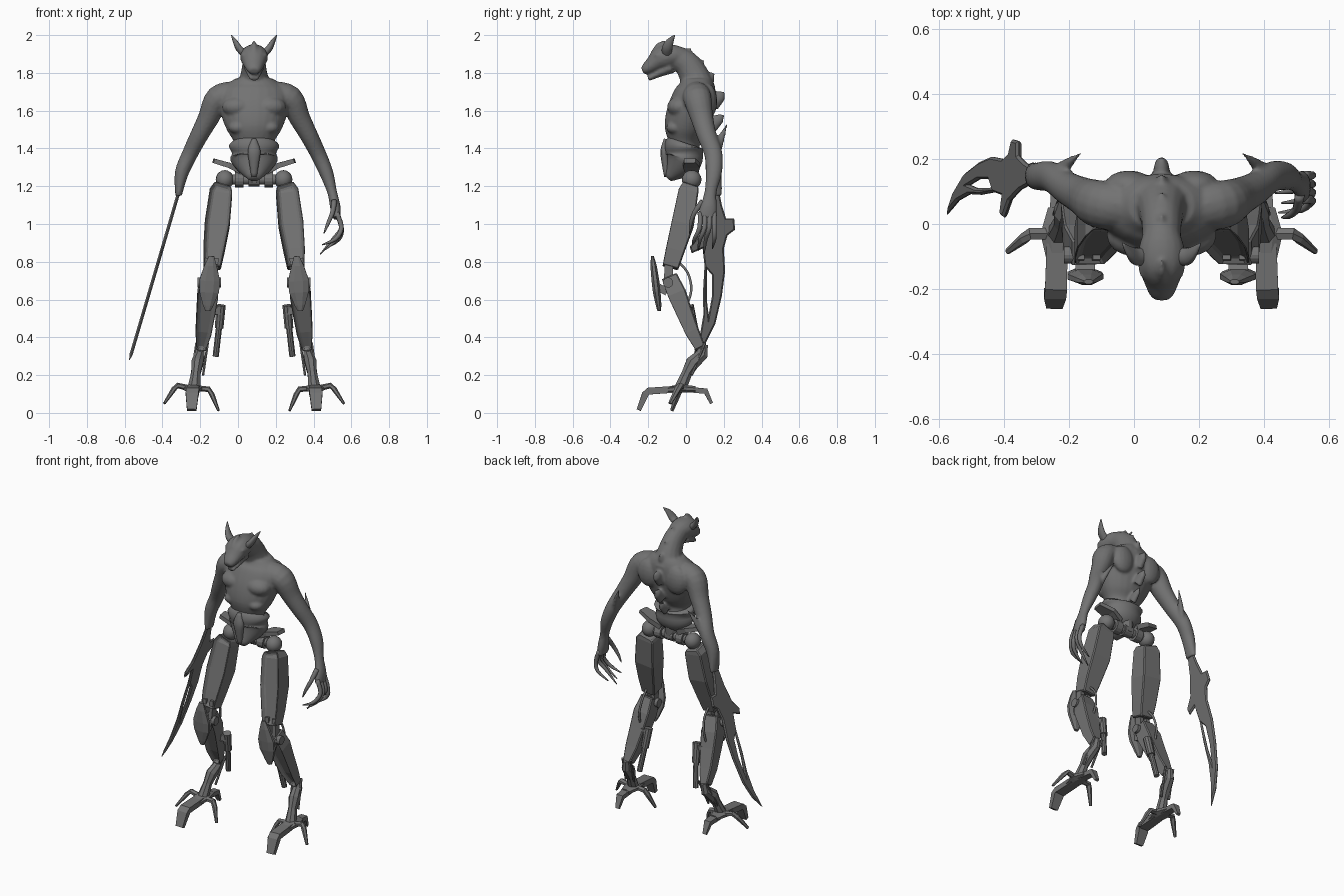
import bpy, bmesh, math
from mathutils import Vector, Matrix

CX = 0.085  # the body's mirror plane
grey = bpy.data.materials.new("dark_grey")
grey.diffuse_color = (0.17, 0.17, 0.17, 1)


def spline(pts, k):
    """Catmull-Rom subdivision of (x, y, z, a, b) points."""
    out = []
    for i in range(len(pts) - 1):
        p0, p1, p2, p3 = (pts[max(0, min(len(pts) - 1, j))] for j in range(i - 1, i + 3))
        for s in range(k):
            t = s / k
            out.append([0.5 * (2 * q1 + (q2 - q0) * t + (2 * q0 - 5 * q1 + 4 * q2 - q3) * t * t
                        + (3 * q1 - q0 - 3 * q2 + q3) * t ** 3)
                        for q0, q1, q2, q3 in zip(p0, p1, p2, p3)])
    return out + [list(pts[-1])]


def tube(bm, pts, n=12, k=1, s=1, ref=(1, 0, 0)):
    """Loft elliptical (or n = 4 box) sections along a path; s = -1 mirrors it."""
    pts = spline(pts, k) if k > 1 else pts
    P = [Vector(p[:3]) for p in pts]
    rings = []
    for i, p in enumerate(pts):
        t = (P[min(i + 1, len(P) - 1)] - P[max(i - 1, 0)]).normalized()
        r = Vector(ref)
        u = (r - t * r.dot(t)).normalized()
        v = t.cross(u)
        g = math.sqrt(2) if n == 4 else 1
        ring = []
        for j in range(n):
            w = 2 * math.pi * (j + 0.5) / n
            c = P[i] + u * (p[3] * g * math.cos(w)) + v * (p[4] * g * math.sin(w))
            ring.append(bm.verts.new((c.x * s, c.y, c.z)))
        rings.append(ring)
    faces = [bm.faces.new(rings[0]), bm.faces.new(rings[-1])]
    for a, b in zip(rings, rings[1:]):
        for j in range(n):
            faces.append(bm.faces.new((a[j], a[(j + 1) % n], b[(j + 1) % n], b[j])))
    bmesh.ops.recalc_face_normals(bm, faces=faces)
    return faces


def ball(bm, c, r):
    m = Matrix.Translation(c) @ Matrix.Diagonal((*r, 1))
    bmesh.ops.create_uvsphere(bm, u_segments=16, v_segments=10, radius=1, matrix=m)


def finish(name, bm, smooth=False, bevel=0):
    me = bpy.data.meshes.new(name)
    bm.to_mesh(me)
    bm.free()
    me.materials.append(grey)
    me.polygons.foreach_set("use_smooth", [smooth] * len(me.polygons))
    ob = bpy.data.objects.new(name, me)
    ob.location.x = CX
    bpy.context.collection.objects.link(ob)
    if bevel:
        b = ob.modifiers.new("bevel", 'BEVEL')
        b.width, b.segments, b.limit_method = bevel, 1, 'ANGLE'
    return ob


def part(name, pts, smooth=False, bevel=0, **kw):
    bm = bmesh.new()
    tube(bm, pts, **kw)
    return finish(name, bm, smooth, bevel)


# Upper body: torso, neck, head, arms and spines fused into one skin
bm = bmesh.new()
tube(bm, [(0, 0, 1.36, .10, .08), (0, -.01, 1.43, .105, .08), (0, -.005, 1.50, .145, .11),
          (0, .015, 1.58, .175, .12), (0, .04, 1.66, .19, .115), (0, .055, 1.72, .165, .10),
          (0, .055, 1.77, .10, .08)], n=24, k=4)
tube(bm, [(0, .07, 1.70, .11, .09), (0, .045, 1.78, .075, .08), (0, .0, 1.85, .062, .07),
          (0, -.07, 1.885, .06, .06)], n=16, k=4)
tube(bm, [(0, -.01, 1.88, .05, .05), (0, -.07, 1.89, .07, .06), (0, -.125, 1.88, .073, .066),
          (0, -.175, 1.845, .055, .045), (0, -.212, 1.82, .04, .03), (0, -.23, 1.81, .025, .018)], n=16, k=4)
tube(bm, [(0, -.08, 1.83, .055, .035), (0, -.14, 1.80, .042, .022), (0, -.20, 1.768, .024, .012)], n=12, k=3)
tube(bm, [(0, -.17, 1.90, .02, .02), (0, -.14, 1.945, .015, .02), (0, -.11, 1.97, .004, .004)], n=8, k=2)
for y, z, r in ((.03, 1.93, .025), (.095, 1.87, .03), (.15, 1.80, .032), (.205, 1.70, .032),
                (.20, 1.58, .028), (.155, 1.48, .022)):
    tube(bm, [(0, y - .07, z - .06, r, r * 1.6), (0, y - .02, z - .02, r * .7, r),
              (0, y, z, .004, .004)], n=8)
arm = [(.10, .05, 1.69, .065, .07), (.19, .06, 1.665, .068, .075), (.242, .085, 1.56, .056, .06),
       (.29, .11, 1.47, .048, .052), (.34, .145, 1.37, .042, .048), (.383, .147, 1.27, .037, .043)]
hand = [(.413, .13, 1.17, .026, .032), (.43, .12, 1.09, .028, .045), (.437, .11, 1.03, .022, .05)]
for s in (1, -1):
    tube(bm, arm + (hand if s > 0 else [(.40, .152, 1.15, .017, .04)]), n=16, k=4, s=s)
    tube(bm, [(.33, .14, 1.34, .02, .035), (.30, .175, 1.43, .018, .025), (.25, .218, 1.53, .004, .004)],
         n=8, k=3, s=s)                                           # elbow spike
    ball(bm, (s * .085, -.035, 1.62), (.085, .065, .055))          # chest muscle
    ball(bm, (s * .085, -.055, 1.51), (.05, .05, .035))            # lower rib
    ball(bm, (s * .10, .12, 1.65), (.075, .045, .09))              # shoulder blade
    ball(bm, (s * .05, -.135, 1.893), (.022, .035, .014))          # brow
body = finish("upper_body", bm, True)
rm = body.modifiers.new("skin", 'REMESH')
rm.mode, rm.voxel_size, rm.use_smooth_shade = 'VOXEL', 0.008, True
sm = body.modifiers.new("soften", 'SMOOTH')
sm.factor, sm.iterations = 0.5, 3

# Pelvis armour with pointed front, centre boss and belt
part("pelvis_armour", [(0, -.095, 1.24, .03, .02), (0, -.05, 1.29, .085, .065), (0, -.015, 1.34, .125, .10),
                       (0, -.01, 1.375, .118, .10), (0, -.01, 1.41, .135, .105), (0, -.005, 1.43, .12, .095)],
     True, n=20, k=3)
part("pelvis_boss", [(0, -.10, 1.25, .015, .015), (0, -.11, 1.33, .028, .02), (0, -.115, 1.39, .035, .02),
                     (0, -.105, 1.45, .012, .012)], True, n=10, k=3)
part("spine_post", [(0, .03, 1.22, .035, .035), (0, .03, 1.36, .045, .045)], n=12)
bm = bmesh.new()
for a, b, r in ((-.15, .15, .026), (-.10, -.055, .042), (.055, .10, .042), (-.03, .03, .036)):
    tube(bm, [(a, .03, 1.235, r, r), (b, .03, 1.235, r, r)], n=14, ref=(0, 1, 0))
finish("hip_axle", bm)

# Hand fingers
bm = bmesh.new()
tube(bm, [(.425, .09, 1.12, .016, .018), (.415, .045, 1.06, .013, .013), (.39, .025, 1.0, .01, .01),
          (.37, .02, .95, .003, .003)], n=8, k=3)
for y0, y1, zt, dx in ((.075, .045, .89, 0), (.10, .075, .86, .01), (.125, .105, .84, -.01), (.15, .15, .87, .02)):
    tube(bm, [(.437, y0, 1.06, .014, .014), (.463, y0 * .9 + y1 * .1, .98, .013, .013),
              (.43 + dx, y1, .92, .011, .011), (.36 + dx, y1 - .01, zt, .003, .003)], n=8, k=3)
finish("fingers", bm, True)

# Arm blade: flat outline with a slot, leaning outwards
outline = [(.17, 1.2), (.19, 1.1), (.212, 1.03), (.255, 1.03), (.26, .97), (.22, .94), (.2, .87), (.207, .75),
           (.19, .62), (.155, .47), (.1, .36), (.03, .28), (.072, .4), (.092, .52), (.09, .64), (.098, .78),
           (.088, .87), (.03, .845), (.02, .88), (.07, .94), (.105, 1.05), (.13, 1.2)]
slot = [(.112, .76), (.138, .73), (.138, .62), (.12, .52), (.11, .6)]
cu = bpy.data.curves.new("blade_curve", 'CURVE')
cu.dimensions, cu.fill_mode, cu.extrude, cu.bevel_depth, cu.bevel_resolution = '2D', 'BOTH', .002, .007, 0
cu.offset = -.007
for loop in (outline, slot):
    sp = cu.splines.new('POLY')
    sp.points.add(len(loop) - 1)
    for q, (y, z) in zip(sp.points, loop):
        q.co = (y, z, 0, 1)
    sp.use_cyclic_u = True
tmp = bpy.data.objects.new("blade_helper", cu)
bpy.context.collection.objects.link(tmp)
dg = bpy.context.evaluated_depsgraph_get()
me = bpy.data.meshes.new_from_object(tmp.evaluated_get(dg))
bpy.data.objects.remove(tmp)
for v in me.vertices:
    y, z, t = v.co
    v.co = (-.31 - (1.18 - z) * .294 + t, y, z)
me.materials.clear()
me.materials.append(grey)
bm = bmesh.new()
bm.from_mesh(me)
bmesh.ops.recalc_face_normals(bm, faces=bm.faces)
finish("arm_blade", bm).location.x = 0

for s, side in ((1, "left"), (-1, "right")):
    # Ear
    part(side + "_ear", [(.05, -.10, 1.90, .022, .025), (.08, -.10, 1.93, .018, .028),
                         (.10, -.085, 1.965, .012, .02), (.12, -.06, 2.0, .002, .003)], True, n=10, k=3, s=s)
    # Hip joint and side flange
    bm = bmesh.new()
    ball(bm, (s * .155, .03, 1.235), (.048, .052, .05))
    finish(side + "_hip_joint", bm, True)
    part(side + "_hip_flange", [(.06, .03, 1.275, .03, .016), (.13, .03, 1.31, .045, .014),
                                (.215, .02, 1.335, .03, .012)], n=4, s=s, ref=(0, 1, 0))
    # Thigh and shin: box lofts with a recessed front panel
    for name, pts, inset in (
            ("_thigh", [(.165, .02, 1.2, .045, .045), (.175, .01, 1.17, .06, .055), (.195, -.02, 1.0, .066, .062),
                        (.213, -.06, .86, .056, .052), (.222, -.085, .77, .045, .045)], .02),
            ("_shin", [(.235, -.09, .72, .04, .045), (.245, -.05, .63, .055, .052), (.255, -.015, .54, .05, .046),
                       (.268, .03, .43, .042, .04), (.28, .075, .34, .025, .03)], .014)):
        bm = bmesh.new()
        tube(bm, pts, n=4, s=s)
        front = [f for f in bm.faces if f.normal.y < -.7 and abs(f.normal.z) < .72]
        bmesh.ops.inset_region(bm, faces=front, thickness=inset, depth=-.025)
        finish(side + name, bm, bevel=.006)
    # Knee axle, link and knee guard
    bm = bmesh.new()
    tube(bm, [(.175, -.095, .69, .027, .027), (.30, -.095, .69, .027, .027)], n=14, ref=(0, 1, 0))
    for dx in (-.025, .025):
        tube(bm, [(.225 + dx, -.09, .82, .012, .02), (.235 + dx, -.095, .66, .012, .025)], n=4)
    for f in bm.verts:
        f.co.x *= s
    bmesh.ops.recalc_face_normals(bm, faces=bm.faces)
    finish(side + "_knee_joint", bm)
    part(side + "_knee_guard", [(.225, -.178, .83, .015, .008), (.23, -.172, .78, .035, .018),
                                (.235, -.162, .70, .06, .022), (.238, -.155, .64, .056, .022),
                                (.243, -.145, .57, .03, .016), (.245, -.142, .54, .015, .01)], n=8, s=s)
    part(side + "_knee_strap", [(.235, -.10, .64, .03, .02), (.236, -.155, .67, .03, .02)], n=4, s=s)
    # Cable behind the knee and piston inside the calf
    part(side + "_knee_cable", [(.225, -.04, .80, .007, .007), (.225, .01, .74, .007, .007),
                                (.235, .028, .65, .007, .007), (.24, .0, .56, .007, .007)], True, n=8, k=4, s=s)
    part(side + "_calf_piston", [(.175, .015, .57, .026, .026), (.185, .04, .45, .024, .024),
                                 (.186, .04, .449, .017, .017), (.203, .07, .30, .017, .017)], n=10, s=s)
    part(side + "_piston_mount", [(.25, 0, .54, .02, .02), (.175, .02, .54, .02, .02)], n=4, s=s, ref=(0, 1, 0))
    # Ankle with side rods
    part(side + "_ankle", [(.28, .09, .36, .02, .028), (.287, .085, .31, .028, .034), (.30, .035, .265, .034, .04),
                           (.308, .005, .21, .026, .03), (.318, -.03, .13, .036, .035)], n=8, s=s)
    for i, dx in enumerate((-.03, .03)):
        part(f"{side}_ankle_rod_{i + 1}", [(.275 + dx, .10, .37, .007, .007), (.30 + dx, .03, .2, .007, .007)], n=6, s=s)
    # Foot hub and four bent claws
    part(side + "_foot_hub", [(.322, .05, .125, .03, .018), (.322, -.03, .13, .055, .024),
                              (.322, -.11, .12, .035, .018)], n=8, s=s)
    part(side + "_front_toe", [(.322, -.06, .125, .032, .018), (.325, -.20, .115, .034, .018),
                               (.328, -.215, .10, .034, .018), (.33, -.25, .015, .025, .012)], n=4, s=s)
    part(side + "_heel_toe", [(.322, 0, .125, .025, .015), (.318, .105, .115, .022, .015),
                              (.316, .135, .05, .012, .008)], n=4, s=s)
    part(side + "_outer_toe", [(.34, -.03, .13, .02, .016), (.405, -.03, .145, .02, .015),
                               (.425, -.045, .125, .018, .014), (.475, -.085, .05, .01, .007)],
         n=6, s=s, ref=(0, 1, 0))
    part(side + "_inner_toe", [(.30, -.035, .13, .02, .016), (.24, -.035, .125, .02, .015),
                               (.222, -.045, .095, .018, .014), (.188, -.075, .012, .01, .007)],
         n=6, s=s, ref=(0, 1, 0))
